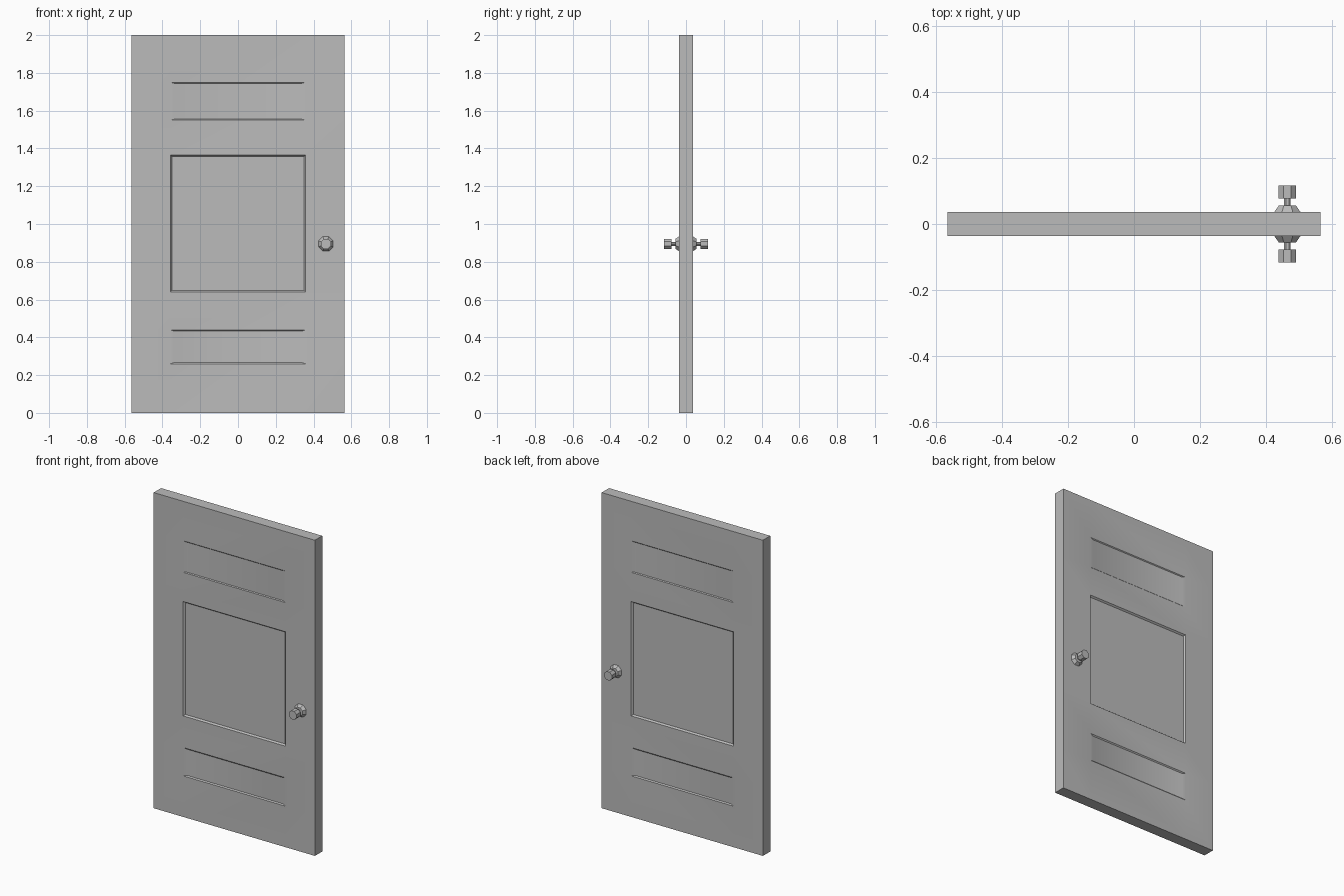
import bpy, bmesh, math
from mathutils import Vector

cube = bpy.data.objects.get("Cube")
if cube:
    bpy.data.objects.remove(cube, do_unlink=True)

grey = bpy.data.materials.new("plain grey")
grey.use_nodes = True
colour = (0.5, 0.5, 0.5, 1)
grey.diffuse_color = colour
grey.node_tree.nodes["Principled BSDF"].inputs["Base Color"].default_value = colour

HALF_W, HALF_T, HEIGHT, PANEL_X = 0.565, 0.037, 2.0, 0.358
# panel: bottom, top, depth, side slope width, top and bottom slope width
PANELS = [(0.26, 0.44, 0.006, 0.02, 0.007),
          (0.64, 1.365, 0.010, 0.008, 0.008),
          (1.55, 1.75, 0.005, 0.02, 0.005)]


def finish(name, bm):
    bmesh.ops.remove_doubles(bm, verts=bm.verts, dist=1e-5)
    bmesh.ops.recalc_face_normals(bm, faces=bm.faces)
    mesh = bpy.data.meshes.new(name)
    bm.to_mesh(mesh)
    bm.free()
    mesh.materials.append(grey)
    obj = bpy.data.objects.new(name, mesh)
    bpy.context.collection.objects.link(obj)
    bpy.ops.object.select_all(action='DESELECT')
    obj.select_set(True)
    bpy.context.view_layer.objects.active = obj
    bpy.ops.object.shade_smooth_by_angle(angle=math.radians(30))
    return obj


def add_face(bm, points):
    return bm.faces.new([bm.verts.new(p) for p in points])


def rect(x, z0, z1, y):
    return [Vector(p) for p in ((-x, y, z0), (x, y, z0), (x, y, z1), (-x, y, z1))]


# door slab: the same sunken panels on both faces
bm = bmesh.new()
columns = [-HALF_W, -PANEL_X, PANEL_X, HALF_W]
rows = [0] + [z for p in PANELS for z in p[:2]] + [HEIGHT]
for side in (-1, 1):
    y = side * HALF_T
    for x0, x1 in zip(columns, columns[1:]):
        for i, (z0, z1) in enumerate(zip(rows, rows[1:])):
            if x0 == -PANEL_X and i % 2:
                continue
            add_face(bm, [(x0, y, z0), (x1, y, z0), (x1, y, z1), (x0, y, z1)])
    for z0, z1, depth, slope_x, slope_z in PANELS:
        rim = rect(PANEL_X, z0, z1, y)
        floor = rect(PANEL_X - slope_x, z0 + slope_z, z1 - slope_z, y - side * depth)
        add_face(bm, floor)
        for i in range(4):
            j = (i + 1) % 4
            add_face(bm, [rim[i], rim[j], floor[j], floor[i]])
# slab edges
for z0, z1 in zip(rows, rows[1:]):
    for x in (-HALF_W, HALF_W):
        add_face(bm, [(x, -HALF_T, z0), (x, HALF_T, z0), (x, HALF_T, z1), (x, -HALF_T, z1)])
for x0, x1 in zip(columns, columns[1:]):
    for z in (0, HEIGHT):
        add_face(bm, [(x0, -HALF_T, z), (x1, -HALF_T, z), (x1, HALF_T, z), (x0, HALF_T, z)])
finish("door_slab", bm)


# knob parts: eight-sided frustums along y
def frustum(name, side, y0, y1, r0, r1, sides=8):
    bm = bmesh.new()
    rings = []
    for y, r in ((y0, r0), (y1, r1)):
        angles = [2 * math.pi * (i + 0.5) / sides for i in range(sides)]
        rings.append([bm.verts.new((0.465 + r * math.cos(a), side * y,
                                    0.895 + r * math.sin(a))) for a in angles])
        bm.faces.new(rings[-1])
    for i in range(sides):
        j = (i + 1) % sides
        bm.faces.new((rings[0][i], rings[0][j], rings[1][j], rings[1][i]))
    finish(name, bm)


for side, label in ((-1, "front"), (1, "back")):
    frustum(label + "_rosette", side, HALF_T - 0.002, 0.056, 0.044, 0.028)
    frustum(label + "_knob_stem", side, 0.05, 0.082, 0.011, 0.011)
    frustum(label + "_knob", side, 0.077, 0.117, 0.029, 0.029)
